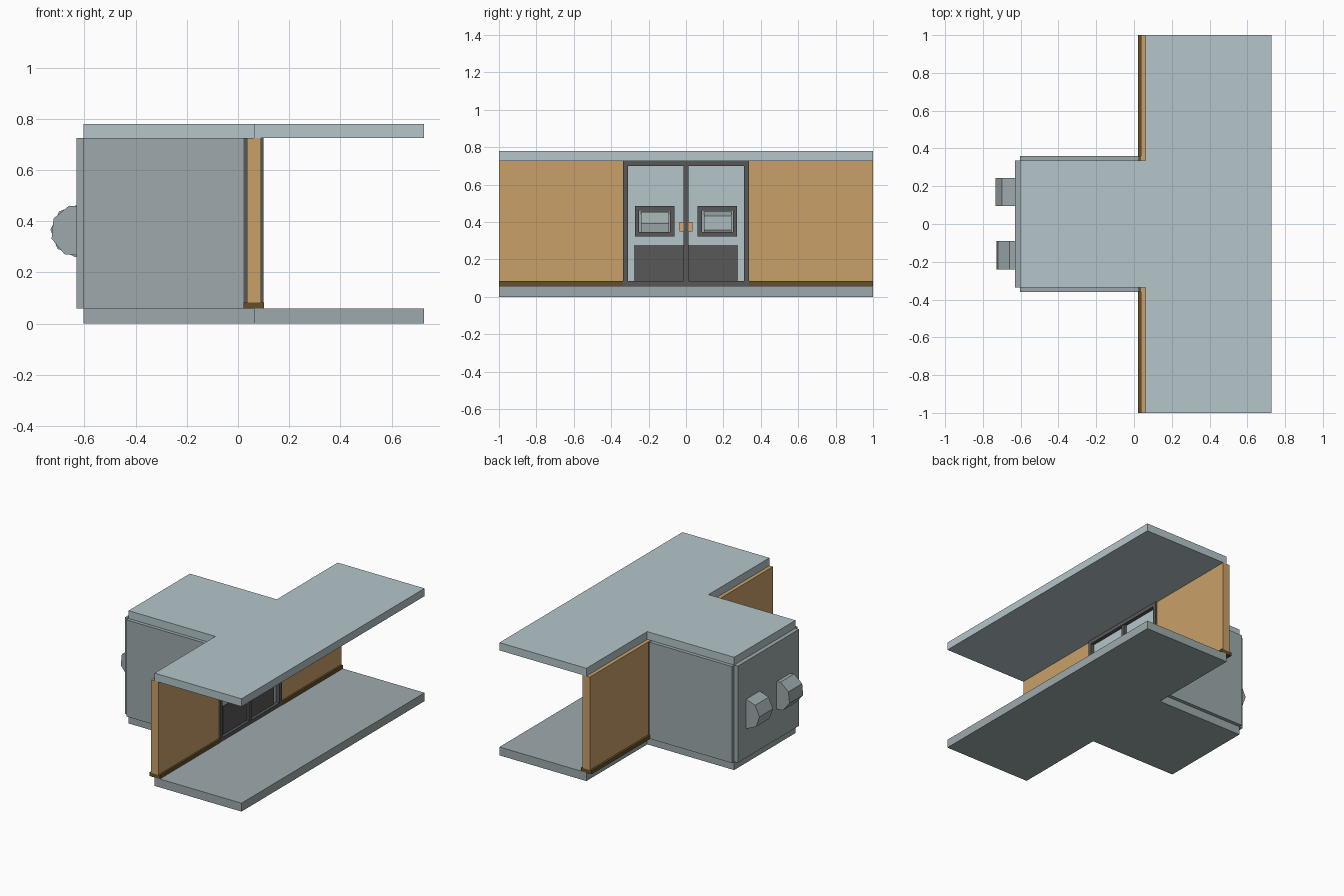
import bpy, bmesh, math

if "Cube" in bpy.data.objects:
    bpy.data.objects.remove(bpy.data.objects["Cube"])


def material(name, rgb):
    m = bpy.data.materials.new(name)
    lin = [(c / 255 / 12.92) if c / 255 <= 0.04045 else ((c / 255 + 0.055) / 1.055) ** 2.4 for c in rgb]
    m.diffuse_color = (*lin, 1)
    m.use_nodes = True
    m.node_tree.nodes["Principled BSDF"].inputs["Base Color"].default_value = m.diffuse_color
    return m


PALE = material("pale blue grey", (181, 198, 203))
GREY = material("wall grey", (158, 170, 172))
TAN = material("tan panel", (201, 160, 105))
BROWN = material("dark brown", (101, 80, 38))
DARK = material("dark grey", (88, 88, 88))
ORANGE = material("light orange", (219, 167, 104))


def finish(name, bm, mat):
    bmesh.ops.recalc_face_normals(bm, faces=bm.faces)
    me = bpy.data.meshes.new(name)
    bm.to_mesh(me)
    bm.free()
    me.materials.append(mat)
    ob = bpy.data.objects.new(name, me)
    bpy.context.collection.objects.link(ob)
    return ob


def prism(name, pts, axis, lo, hi, mat):
    """Extrude a 2D outline: axis z uses (x, y) points, axis y uses (x, z)."""
    bm = bmesh.new()
    place = (lambda a, b, h: (a, b, h)) if axis == "z" else (lambda a, b, h: (a, h, b))
    low = [bm.verts.new(place(a, b, lo)) for a, b in pts]
    high = [bm.verts.new(place(a, b, hi)) for a, b in pts]
    bm.faces.new(low)
    bm.faces.new(high)
    n = len(pts)
    for i in range(n):
        j = (i + 1) % n
        bm.faces.new((low[i], low[j], high[j], high[i]))
    return finish(name, bm, mat)


def box(name, x, y, z, mat):
    return prism(name, [(x[0], y[0]), (x[1], y[0]), (x[1], y[1]), (x[0], y[1])], "z", z[0], z[1], mat)


def ring(name, x, outer, inner, mat):
    """Rectangular frame facing x; outer and inner are (y0, y1, z0, z1)."""
    bm = bmesh.new()
    loops = []
    for xx in x:
        for y0, y1, z0, z1 in (outer, inner):
            loops.append([bm.verts.new((xx, y, z)) for y, z in ((y0, z0), (y1, z0), (y1, z1), (y0, z1))])
    for a, b in ((0, 1), (1, 3), (3, 2), (2, 0)):
        for i in range(4):
            j = (i + 1) % 4
            bm.faces.new((loops[a][i], loops[a][j], loops[b][j], loops[b][i]))
    return finish(name, bm, mat)


FLOOR, CEIL = 0.058, 0.726
BACK, STEP, FRONT, HALF = -0.603, 0.062, 0.727, 0.335

# T-shaped floor and roof slabs
tee = [(BACK, -HALF), (STEP, -HALF), (STEP, -1), (FRONT, -1),
       (FRONT, 1), (STEP, 1), (STEP, HALF), (BACK, HALF)]
prism("floor_slab", tee, "z", 0, FLOOR, GREY)
prism("roof_slab", tee, "z", CEIL, 0.78, PALE)

# Cabin back wall
box("back_wall", (-0.631, BACK), (-HALF, HALF), (FLOOR, CEIL), GREY)

# Entrance frame: main ring and thin flange behind the panels
ring("door_frame", (0.022, 0.1), (-0.336, 0.336, FLOOR, CEIL), (-0.31, 0.31, 0.083, 0.7), DARK)
box("centre_post", (0.03, 0.095), (-0.014, 0.014), (0.083, 0.7), DARK)

for s, side in ((-1, "left"), (1, "right")):
    def span(a, b):
        return tuple(sorted((s * a, s * b)))

    # Side wall, flange, long tan panel and skirting
    box(side + "_side_wall", (BACK, 0.022), span(HALF, 0.36), (FLOOR, CEIL), GREY)
    box(side + "_frame_flange", (0.022, 0.036), span(0.336, 0.36), (FLOOR, CEIL), DARK)
    box(side + "_panel", (0.036, 0.09), span(0.336, 1), (0.083, CEIL), TAN)
    box(side + "_skirting", (0.022, 0.102), span(0.336, 1), (FLOOR, 0.083), BROWN)

    # Door leaf with a window opening, its surround and kick plates
    opening = (*span(0.085, 0.25), 0.345, 0.462)
    ring(side + "_door", (0.045, 0.075), (*span(0.014, 0.31), 0.083, 0.7), opening, PALE)
    ring(side + "_window_frame", (0.036, 0.084), (*span(0.062, 0.272), 0.322, 0.485), opening, DARK)
    for face, x in (("inner", (0.04, 0.045)), ("outer", (0.075, 0.08))):
        box(f"{side}_{face}_kick_plate", x, span(0.014, 0.278), (0.083, 0.277), DARK)
        hx = (0.03, 0.045) if face == "inner" else (0.075, 0.09)
        box(f"{side}_{face}_handle", hx, span(0.014, 0.036), (0.348, 0.4), ORANGE)

    # Eight-sided drum set through the back wall
    start = 73 if s < 0 else 48
    outline = [(-0.63 - 0.103 * math.cos(math.radians(start + 45 * i)),
                0.362 + 0.103 * math.sin(math.radians(start + 45 * i))) for i in range(8)]
    y = (-0.24, -0.09) if s < 0 else (0.095, 0.243)
    prism(side + "_drum", outline, "y", y[0], y[1], GREY)
